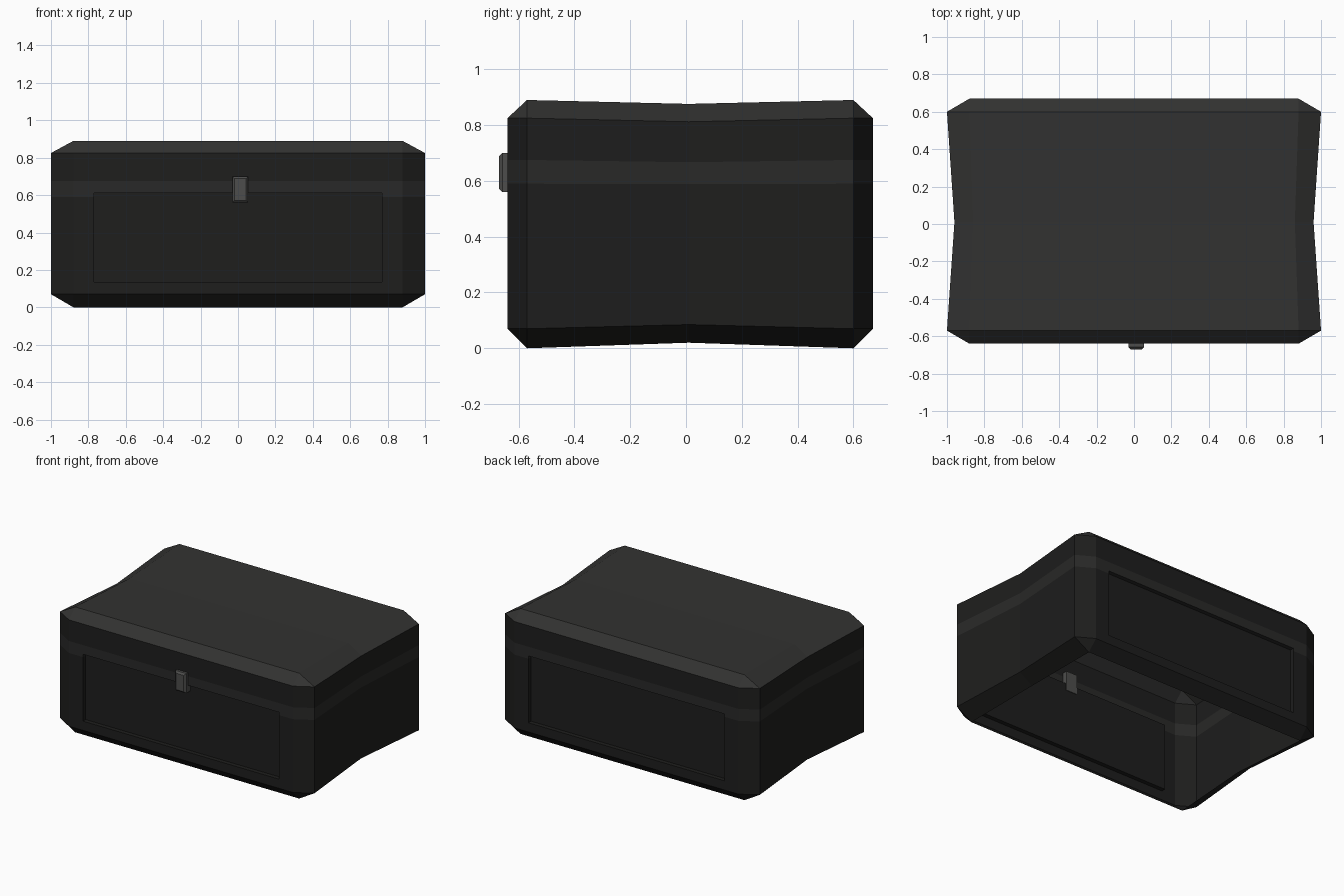
import bpy, bmesh
from mathutils import Vector

if "Cube" in bpy.data.objects:
    bpy.data.objects.remove(bpy.data.objects["Cube"])

FRONT, BACK, WAIST = -0.64, 0.67, 0.01
PANEL_X, PANEL_Z0, PANEL_Z1, PANEL_DEPTH = 0.77, 0.135, 0.61, 0.03


def material(name, v):
    m = bpy.data.materials.new(name)
    m.diffuse_color = (v, v, v * 0.96, 1)
    m.use_nodes = True
    m.node_tree.nodes["Principled BSDF"].inputs["Base Color"].default_value = m.diffuse_color
    return m


def make_object(name, bm, mats):
    me = bpy.data.meshes.new(name)
    bm.to_mesh(me)
    bm.free()
    ob = bpy.data.objects.new(name, me)
    bpy.context.collection.objects.link(ob)
    for m in mats:
        me.materials.append(m)
    return ob


dark = material("dark_wall", 0.013)
band = material("band", 0.022)
light = material("lid_edge", 0.032)
metal = material("latch_metal", 0.075)


def ring(bm, z, z_mid, rim=False):
    """Ten-point outline, pinched at the waist; rim rings collapse the corners."""
    fy, by = FRONT + 0.07, BACK - 0.07
    if rim:
        half = [(0.88, fy), (0.88, fy), (0.86, WAIST), (0.88, by), (0.88, by)]
    else:
        half = [(0.88, FRONT), (1, fy), (0.96, WAIST), (1, by), (0.88, BACK)]
    pts = half + [(-x, y) for x, y in reversed(half)]
    return [bm.verts.new((x, y, z_mid if y == WAIST else z)) for x, y in pts]


# Chest shell: stacked outlines, closed on top, open underneath
bm = bmesh.new()
rings = [ring(bm, 0, 0.02, True), ring(bm, 0.07, 0.085), ring(bm, 0.59, 0.588),
         ring(bm, 0.675, 0.667), ring(bm, 0.825, 0.812), ring(bm, 0.89, 0.876, True)]
for lo, hi in zip(rings, rings[1:]):
    for i in range(10):
        j = (i + 1) % 10
        bm.faces.new((lo[i], lo[j], hi[j], hi[i]))
top = rings[-1]
bm.faces.new((top[1], top[2], top[7], top[8]))
bm.faces.new((top[2], top[3], top[6], top[7]))
bmesh.ops.remove_doubles(bm, verts=bm.verts[:], dist=0.0005)

# Band and lid colours
for f in bm.faces:
    z = f.calc_center_median().z
    if z > 0.83:
        f.material_index = 2
    elif 0.6 < z < 0.66:
        f.material_index = 1


# Recessed panels on front and back
def wall_faces(y):
    return [f for f in bm.faces if all(abs(v.co.y - y) < 1e-4 for v in f.verts)]


for y, inward in ((FRONT, 1), (BACK, -1)):
    for co, no in (((PANEL_X, 0, 0), (1, 0, 0)), ((-PANEL_X, 0, 0), (1, 0, 0)),
                   ((0, 0, PANEL_Z0), (0, 0, 1)), ((0, 0, PANEL_Z1), (0, 0, 1))):
        fs = wall_faces(y)
        geom = list({v for f in fs for v in f.verts}) + list({e for f in fs for e in f.edges}) + fs
        bmesh.ops.bisect_plane(bm, geom=geom, plane_co=co, plane_no=no, dist=1e-5)
    panel = []
    for f in wall_faces(y):
        c = f.calc_center_median()
        if abs(c.x) < PANEL_X and PANEL_Z0 < c.z < PANEL_Z1:
            f.material_index = 0
            panel.append(f)
    new = bmesh.ops.extrude_face_region(bm, geom=panel)["geom"]
    bmesh.ops.translate(bm, vec=Vector((0, inward * PANEL_DEPTH, 0)),
                        verts=[g for g in new if isinstance(g, bmesh.types.BMVert)])
    old = [f for f in panel if f.is_valid]
    bmesh.ops.delete(bm, geom=old, context='FACES')
bmesh.ops.recalc_face_normals(bm, faces=bm.faces[:])
make_object("chest_shell", bm, [dark, band, light])

# Latch: small block with a bevelled face, set into the front wall
bm = bmesh.new()
bmesh.ops.create_cube(bm, size=1)
for v in bm.verts:
    v.co = Vector((0.012 + v.co.x * 0.085, -0.638 + v.co.y * 0.064, 0.63 + v.co.z * 0.14))
edges = [e for e in bm.edges if all(v.co.y < -0.66 for v in e.verts)]
bmesh.ops.bevel(bm, geom=edges, offset=0.012, segments=1, affect='EDGES')
make_object("latch", bm, [metal])
